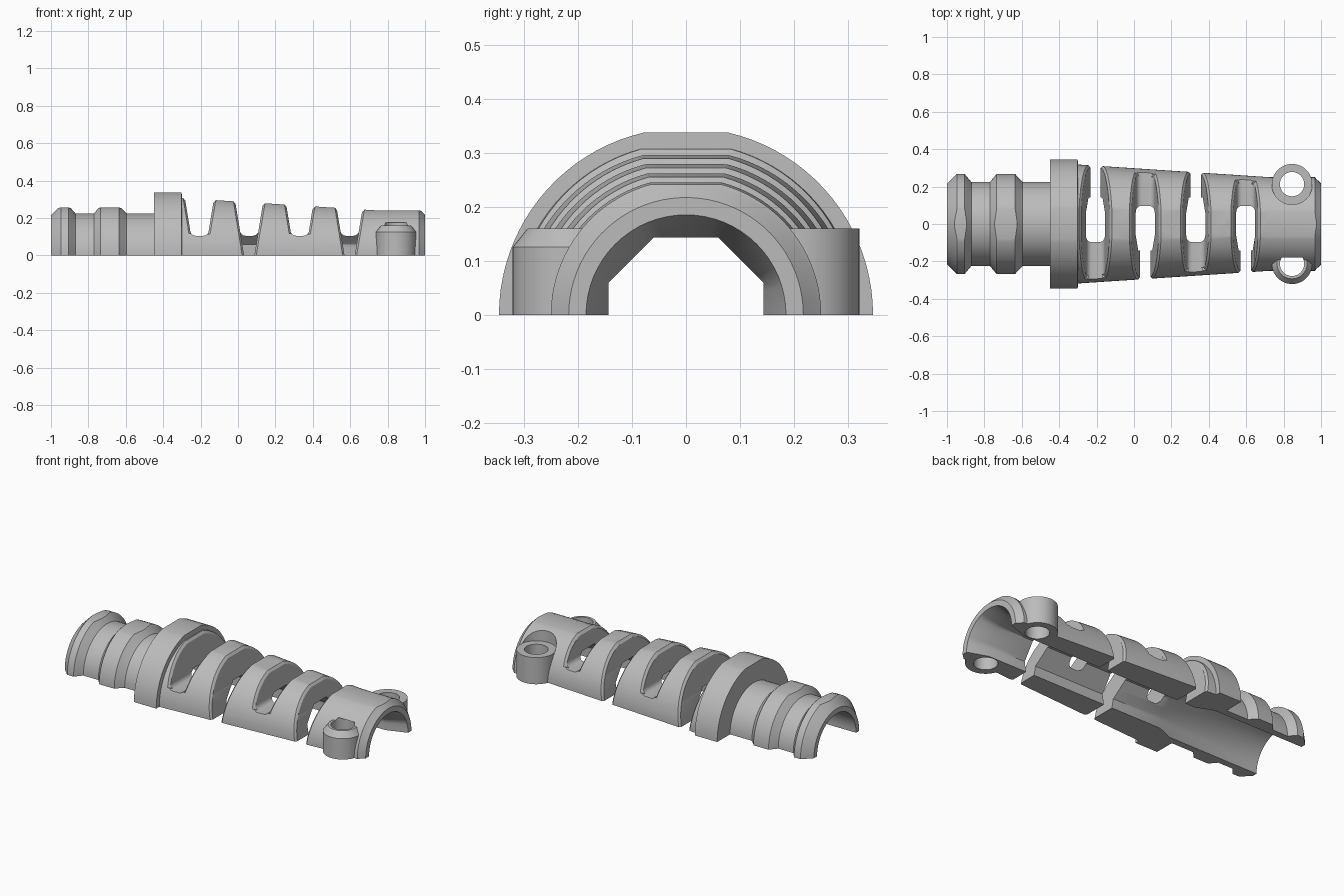
import bpy, bmesh
from math import sin, cos, asin, pi, radians
from mathutils import Matrix

cube = bpy.data.objects.get("Cube")
if cube:
    bpy.data.objects.remove(cube, do_unlink=True)

grey = bpy.data.materials.new("grey_plastic")
grey.use_nodes = True
grey.diffuse_color = (0.5, 0.5, 0.5, 1)
grey.node_tree.nodes["Principled BSDF"].inputs["Base Color"].default_value = (0.5, 0.5, 0.5, 1)


def make_object(name, bm):
    bmesh.ops.recalc_face_normals(bm, faces=bm.faces)
    mesh = bpy.data.meshes.new(name)
    bm.to_mesh(mesh)
    bm.free()
    mesh.materials.append(grey)
    obj = bpy.data.objects.new(name, mesh)
    bpy.context.collection.objects.link(obj)
    return obj


def loft(name, sections):
    """Solid through a row of closed sections with equal point counts."""
    bm = bmesh.new()
    rows = [[bm.verts.new(p) for p in s] for s in sections]
    n = len(rows[0])
    for a, b in zip(rows, rows[1:]):
        for i in range(n):
            j = (i + 1) % n
            bm.faces.new((a[i], a[j], b[j], b[i]))
    bm.faces.new(rows[0])
    bm.faces.new(rows[-1])
    return make_object(name, bm)


def cone(name, x, y, z0, z1, r0, r1):
    bm = bmesh.new()
    bmesh.ops.create_cone(bm, cap_ends=True, segments=48, radius1=r0, radius2=r1, depth=z1 - z0,
                          matrix=Matrix.Translation((x, y, (z0 + z1) / 2)))
    return make_object(name, bm)


def combine(target, tool, operation="DIFFERENCE"):
    """Apply a boolean and discard the tool."""
    mod = target.modifiers.new("cut", "BOOLEAN")
    mod.operation = operation
    mod.solver = "EXACT"
    mod.object = tool
    bpy.context.view_layer.objects.active = target
    bpy.ops.object.modifier_apply(modifier=mod.name)
    bpy.data.objects.remove(tool, do_unlink=True)


def taper(x):
    return max(0.25, 0.318 - 0.066 * (x + 0.3))


FLAT = 0.965      # height of the flattened crown relative to the radius
BELOW = -0.03     # rough solids reach below the parting plane


def outer_section(x, r, flat):
    """Half circle with a flattened crown."""
    a = asin(min(0.999, flat / r))
    side = [(r * cos(a * i / 20), r * sin(a * i / 20)) for i in range(21)]
    pts = [(r, BELOW)] + side
    return [(x, y, z) for y, z in pts] + [(x, -y, z) for y, z in reversed(pts)]


# Outer shell: ribbed neck, flange, tapered sleeve, chamfered end
NECK, RIB, CROWN = 0.225, 0.267, 0.255
profile = [(-1, 0.215, CROWN), (-0.96, CROWN, CROWN), (-0.947, RIB, CROWN),
           (-0.905, RIB, CROWN), (-0.895, CROWN, CROWN), (-0.87, NECK, CROWN),
           (-0.77, NECK, CROWN), (-0.745, CROWN, CROWN), (-0.735, RIB, CROWN),
           (-0.635, RIB, CROWN), (-0.625, CROWN, CROWN), (-0.595, NECK, CROWN),
           (-0.45, NECK, CROWN), (-0.449, 0.346, 0.337), (-0.301, 0.346, 0.337)]
profile += [(x, taper(x), FLAT * taper(x)) for x in (-0.3, 0.73, 0.967)]
profile += [(0.975, 0.241, 0.241), (1, 0.217, 0.241)]
shell = loft("strain_relief_shell", [outer_section(*p) for p in profile])

# Screw lugs, one plain and one with a chamfered top
LUG_X, LUG_Y, LUG_R = 0.845, 0.213, 0.108
combine(shell, cone("left_lug", LUG_X, LUG_Y, BELOW, 0.17, LUG_R, LUG_R), "UNION")
combine(shell, cone("pocket", LUG_X, LUG_Y, 0.16, 0.5, LUG_R + 0.001, LUG_R + 0.001))
combine(shell, cone("right_lug", LUG_X, -LUG_Y, BELOW, 0.125, LUG_R, LUG_R), "UNION")
combine(shell, cone("right_lug_top", LUG_X, -LUG_Y, 0.125, 0.16, LUG_R, 0.08), "UNION")
combine(shell, cone("left_hole", LUG_X, LUG_Y, -0.1, 0.5, 0.065, 0.065))
combine(shell, cone("right_hole", LUG_X, -LUG_Y, -0.1, 0.175, 0.065, 0.065))


# Bore: round at the ends, octagonal through the sleeve
def bore_section(x, r, octagon):
    pts = []
    for i in range(33):
        t = pi * i / 32
        off = (t + pi / 8) % (pi / 4) - pi / 8
        rad = r / cos(off) if octagon else r
        pts.append((x, rad * cos(t), rad * sin(t)))
    return [(x, pts[0][1], -0.1)] + pts + [(x, pts[-1][1], -0.1)]


bore = [(-1.1, 0.185, False), (-0.4, 0.185, False), (-0.3, 0.143, True),
        (0.88, 0.143, True), (1, 0.185, False), (1.1, 0.22, False)]
combine(shell, loft("bore", [bore_section(*b) for b in bore]))


# Flexing slots, open on alternating sides
def half_width(z):
    return 0.0275 + 0.165 * z


def prism(name, side_points, xc, y0, y1):
    loop = side_points + [(-x, z) for x, z in reversed(side_points)]
    return loft(name, [[(xc + x, y, z) for x, z in loop] for y in (y0, y1)])


def slot_rim(xc, side):
    """Chamfer that follows the outer edge of a slot."""
    c, sections = 0.012, []
    start = asin(0.115 / taper(xc))
    for i in range(49):
        t = start + (pi + 0.1 - start) * i / 48
        ring = []
        for sx, grow, dr in ((-1, c, 0.002), (1, c, 0.002),
                             (1, -0.005, -c - 0.005), (-1, -0.005, -c - 0.005)):
            z = taper(xc) * min(sin(t), FLAT)
            x = xc + sx * (half_width(z) + grow)
            r = taper(x)
            ring.append((x, -side * (r + dr) * cos(t), r * min(sin(t), FLAT) + dr * sin(t)))
        sections.append(ring)
    return loft("slot_rim", sections)


FLOOR, FILLET = 0.105, 0.03
rounded = [(half_width(0.45), 0.45)]
for k in range(7):
    a = pi / 2 * k / 6
    rounded.append((half_width(FLOOR + FILLET) - FILLET * (1 - cos(a)),
                    FLOOR + FILLET * (1 - sin(a))))
through = [(half_width(z), z) for z in (0.46, -0.06)]

side = 1
for xc in (-0.206, 0.06, 0.33, 0.597):
    combine(shell, slot_rim(xc, side))
    combine(shell, prism("slot", rounded, xc, -0.5, 0.5))
    combine(shell, prism("open_slot", through, xc, 0, side * 0.51))
    side = -side

# Trim flat on the parting plane
bm = bmesh.new()
bmesh.ops.create_cube(bm, size=1, matrix=Matrix.Translation((0, 0, -0.25)) @ Matrix.Diagonal((3, 2, 0.5, 1)))
combine(shell, make_object("parting_block", bm))

bpy.ops.object.select_all(action="DESELECT")
shell.select_set(True)
bpy.context.view_layer.objects.active = shell
bpy.ops.object.shade_smooth_by_angle(angle=radians(25))
